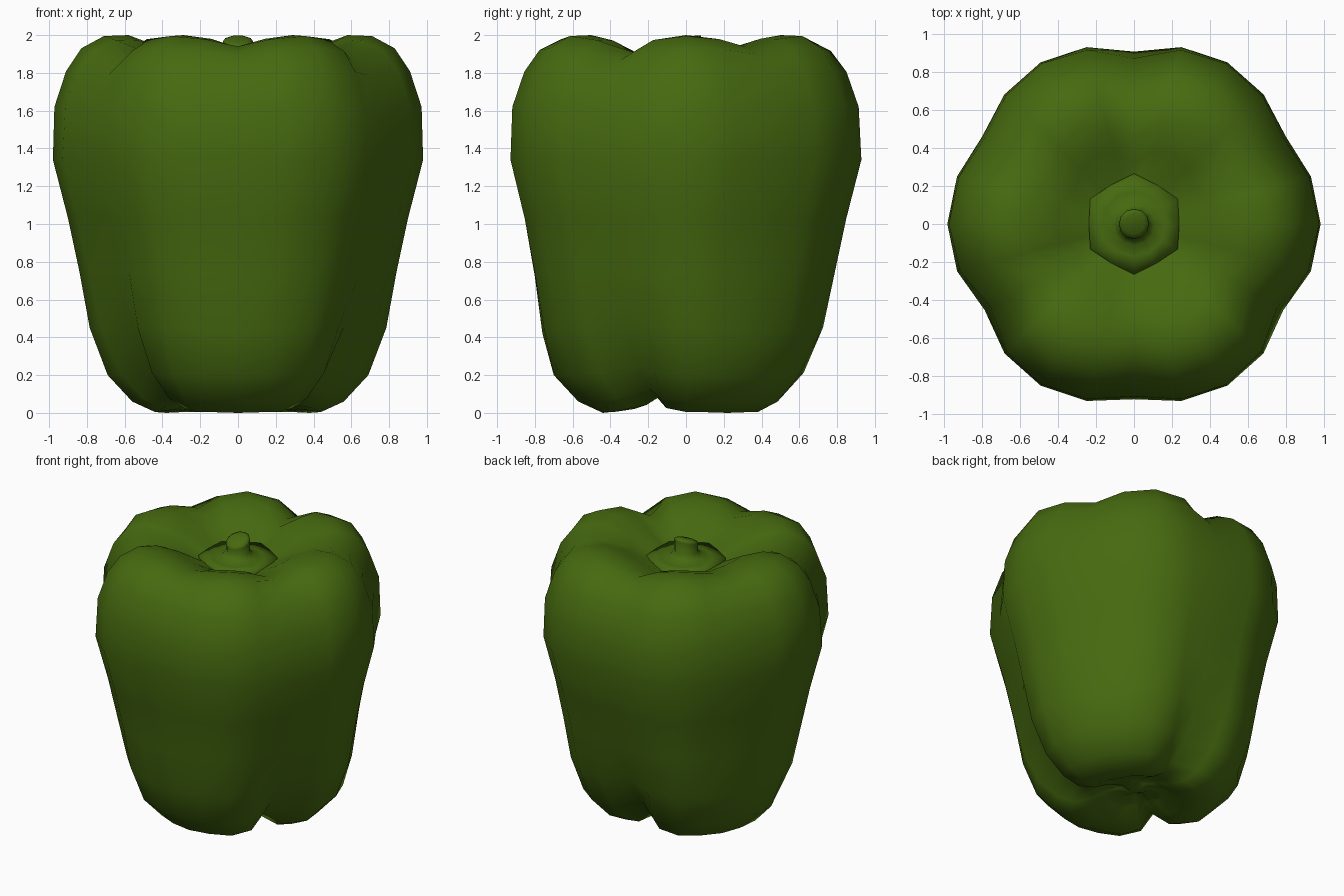
import bpy, bmesh, math

if "Cube" in bpy.data.objects:
    bpy.data.objects.remove(bpy.data.objects["Cube"])

green = bpy.data.materials.new("pepper green")
green.diffuse_color = (0.062, 0.145, 0.005, 1)
green.use_nodes = True
green.node_tree.nodes["Principled BSDF"].inputs["Base Color"].default_value = green.diffuse_color


def ring_mesh(name, rings, bottom, top):
    """Skin a stack of closed rings; bottom / top are optional centre points."""
    bm = bmesh.new()
    loops = [[bm.verts.new(p) for p in ring] for ring in rings]
    n = len(loops[0])
    for a, b in zip(loops, loops[1:]):
        for i in range(n):
            j = (i + 1) % n
            bm.faces.new((a[i], a[j], b[j], b[i]))
    for centre, loop in ((bottom, loops[0]), (top, loops[-1])):
        if centre:
            c = bm.verts.new(centre)
            for i in range(n):
                bm.faces.new((c, loop[i], loop[(i + 1) % n]))
    bmesh.ops.recalc_face_normals(bm, faces=bm.faces)
    for f in bm.faces:
        f.smooth = True
    me = bpy.data.meshes.new(name)
    bm.to_mesh(me)
    bm.free()
    me.materials.append(green)
    ob = bpy.data.objects.new(name, me)
    bpy.context.collection.objects.link(ob)
    return ob


# Body profiles (radius, height), from the bottom pit over the outside to the top pit
shallow = [(.10, .10), (.20, .07), (.31, .015), (.44, 0), (.57, .06), (.70, .20), (.76, .42),
           (.80, .72), (.845, 1.02), (.92, 1.34), (.905, 1.62), (.83, 1.80), (.74, 1.90),
           (.62, 1.94), (.50, 1.935), (.36, 1.89), (.24, 1.83)]
lobe = [(.10, .11), (.20, .08), (.32, .02), (.44, .005), (.56, .06), (.69, .20), (.785, .45),
        (.84, .75), (.90, 1.03), (.98, 1.34), (.972, 1.62), (.91, 1.81), (.83, 1.93),
        (.71, 1.995), (.58, 2.0), (.42, 1.94), (.25, 1.84)]
groove = [(.07, .12), (.14, .13), (.22, .11), (.31, .09), (.39, .13), (.51, .25), (.65, .46),
          (.745, .74), (.815, 1.03), (.905, 1.34), (.87, 1.62), (.79, 1.79), (.69, 1.87),
          (.56, 1.91), (.44, 1.885), (.32, 1.84), (.22, 1.81)]


def mix(a, b, t):
    return [(p[0] + (q[0] - p[0]) * t, p[1] + (q[1] - p[1]) * t) for p, q in zip(a, b)]


# Profiles at 0, 15, 30, 45 and 60 degrees from the middle of each third
steps = [shallow, mix(shallow, lobe, .7), lobe, mix(groove, lobe, .75), groove]
rings = []
for k in range(len(lobe)):
    ring = []
    for i in range(24):
        ang = math.radians(270 + 15 * i)
        m = i % 8
        r, z = steps[min(m, 8 - m)][k]
        ring.append((r * math.cos(ang), r * math.sin(ang), z))
    rings.append(ring)
ring_mesh("pepper_body", rings, (0, 0, .07), (0, 0, 1.80))

# Stem flaring out of a six-pointed calyx, its top cut at a slant towards the front
stem = [(.24, 1.80), (.25, 1.845), (.17, 1.847), (.11, 1.86), (.08, 1.89), (.08, 1.955), (.078, 1.97), (.055, 1.98)]
rings = []
for k, (r, z) in enumerate(stem):
    ring = []
    for i in range(12):
        ang = math.radians(30 * i)
        rr = r * (1.06 if i % 2 else .95) if k < 2 else r
        x, y = rr * math.cos(ang), rr * math.sin(ang)
        ring.append((x, y, z + (.35 * y if k > 4 else 0)))
    rings.append(ring)
ring_mesh("stem", rings, None, (0, 0, 1.985))
